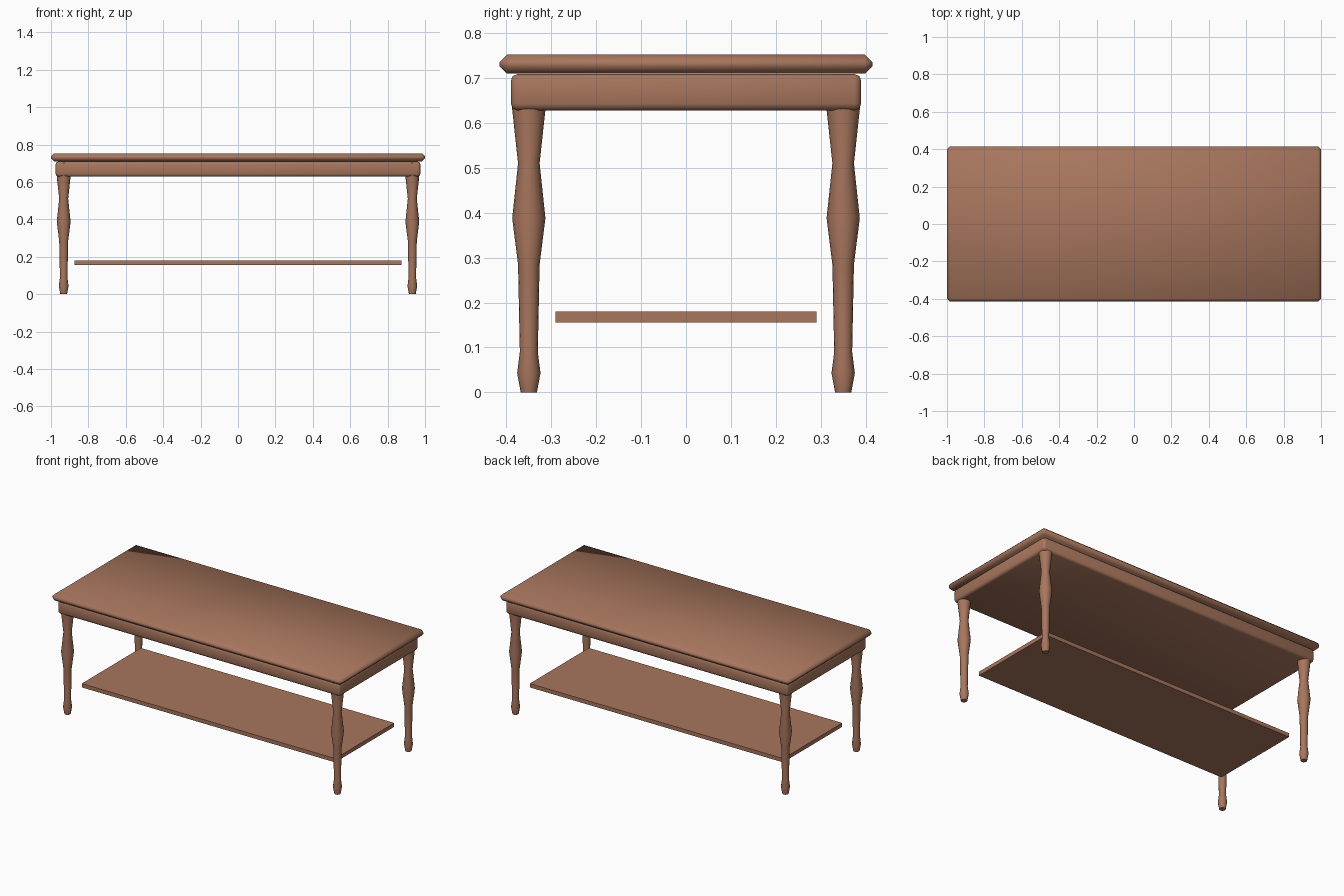
import bpy
import bmesh
from math import radians
from mathutils import Matrix, Vector

cube = bpy.data.objects.get("Cube")
if cube:
    bpy.data.objects.remove(cube, do_unlink=True)

wood = bpy.data.materials.new("warm_brown_wood")
wood.use_nodes = True
colour = (0.39, 0.18, 0.11, 1)
wood.diffuse_color = colour
wood.node_tree.nodes["Principled BSDF"].inputs["Base Color"].default_value = colour


def add_object(name, bm, smooth):
    bmesh.ops.recalc_face_normals(bm, faces=bm.faces)
    for face in bm.faces:
        face.smooth = smooth
    mesh = bpy.data.meshes.new(name)
    bm.to_mesh(mesh)
    bm.free()
    mesh.materials.append(wood)
    obj = bpy.data.objects.new(name, mesh)
    bpy.context.collection.objects.link(obj)
    return obj


def slab(name, half_x, half_y, bottom, top, bevel=0, segments=1):
    bm = bmesh.new()
    bmesh.ops.create_cube(bm, size=2)
    bmesh.ops.scale(bm, vec=(half_x, half_y, (top - bottom) / 2), verts=bm.verts)
    bmesh.ops.translate(bm, vec=(0, 0, (top + bottom) / 2), verts=bm.verts)
    obj = add_object(name, bm, bevel > 0)
    if bevel:
        mod = obj.modifiers.new("edge_bevel", "BEVEL")
        mod.width = bevel
        mod.segments = segments
    return obj


def turned_leg(name, x, y, profile, sides=16):
    """Spin a (radius, height) profile into a closed leg."""
    bm = bmesh.new()
    points = [(0, profile[0][1])] + profile + [(0, profile[-1][1])]
    verts = [bm.verts.new((r, 0, z)) for r, z in points]
    edges = [bm.edges.new(pair) for pair in zip(verts, verts[1:])]
    bmesh.ops.spin(bm, geom=verts + edges, cent=(0, 0, 0), axis=(0, 0, 1),
                   angle=radians(360), steps=sides, use_duplicate=False)
    bmesh.ops.remove_doubles(bm, verts=bm.verts, dist=0.0001)
    obj = add_object(name, bm, True)
    obj.data.transform(Matrix.Translation(Vector((x, y, 0))))
    # Keep the end caps crisp
    for poly in obj.data.polygons:
        if abs(poly.normal.z) > 0.9:
            poly.use_smooth = False


# Table top, apron and lower shelf
slab("table_top", 1.0, 0.415, 0.71, 0.752, bevel=0.016)
slab("apron", 0.975, 0.39, 0.628, 0.709, bevel=0.015, segments=2)
slab("lower_shelf", 0.875, 0.291, 0.156, 0.18)

# Four turned legs
leg_profile = [(0.018, 0), (0.026, 0.043), (0.02, 0.09), (0.024, 0.285),
               (0.037, 0.388), (0.024, 0.51), (0.037, 0.63), (0.039, 0.70)]
for depth, y in (("front", -0.35), ("back", 0.35)):
    for side, x in (("left", 0.932), ("right", -0.932)):
        turned_leg(f"{depth}_{side}_leg", x, y, leg_profile)
